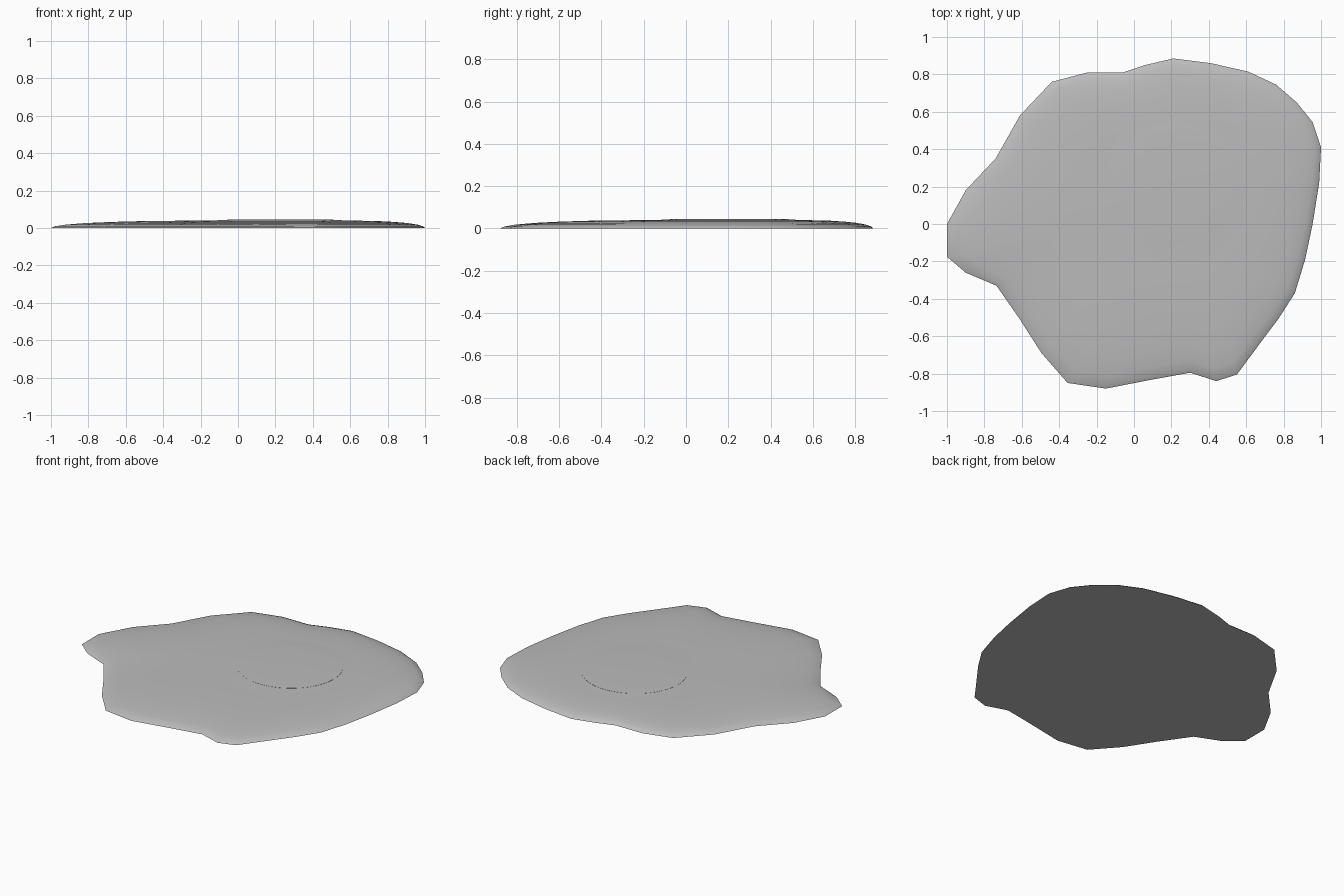
import bpy, bmesh, math

cube = bpy.data.objects.get("Cube")
if cube:
    bpy.data.objects.remove(cube, do_unlink=True)

grey = bpy.data.materials.new("plain grey")
grey.use_nodes = True
colour = (0.5, 0.5, 0.5, 1)
grey.diffuse_color = colour
grey.node_tree.nodes["Principled BSDF"].inputs["Base Color"].default_value = colour

CENTRE = (0.228, 0.205)
RX, RY = 0.317, 0.306


def loft(name, rings):
    """Closed solid through equal rings, capped flat at both ends, smooth on the sides."""
    bm = bmesh.new()
    loops = [[bm.verts.new(p) for p in ring] for ring in rings]
    n = len(loops[0])
    for a, b in zip(loops, loops[1:]):
        for i in range(n):
            j = (i + 1) % n
            bm.faces.new((a[i], a[j], b[j], b[i])).smooth = True
    bottom = bm.faces.new(loops[0])
    for edge in bottom.edges:
        edge.smooth = False
    bm.faces.new(loops[-1]).smooth = True
    bmesh.ops.recalc_face_normals(bm, faces=bm.faces)
    mesh = bpy.data.meshes.new(name)
    bm.to_mesh(mesh)
    bm.free()
    mesh.materials.append(grey)
    obj = bpy.data.objects.new(name, mesh)
    bpy.context.collection.objects.link(obj)
    return obj


def oval(scale, z, angles):
    return [(CENTRE[0] + RX * scale * math.cos(a),
             CENTRE[1] + RY * scale * math.sin(a), z) for a in angles]


# Irregular spread body, thinning towards its wavy edge
outline = [
    (-1, 0), (-.9, .18), (-.74, .35), (-.61, .58), (-.44, .76), (-.25, .81),
    (-.06, .81), (.06, .85), (.21, .885), (.41, .86), (.61, .815), (.76, .745),
    (.87, .65), (.955, .545), (1, .41), (.99, .22), (.955, 0), (.915, -.19),
    (.86, -.37), (.77, -.51), (.65, -.67), (.55, -.805), (.44, -.84),
    (.3, -.795), (.08, -.835), (-.15, -.88), (-.355, -.85), (-.495, -.69),
    (-.61, -.51), (-.735, -.33), (-.9, -.26), (-1, -.175)]
profile = [(0, 0), (.025, .009), (.09, .018), (.2, .026), (.35, .032),
           (.55, .037), (.8, .039), (.94, .040), (1, .042)]
rim = oval(0.99, 0, [math.atan2(y - CENTRE[1], x - CENTRE[0]) for x, y in outline])
loft("spread_body", [
    [(x + (r[0] - x) * t, y + (r[1] - y) * t, z) for (x, y), r in zip(outline, rim)]
    for t, z in profile])

# Shallow round centre set into the body
circle = [math.tau * i / 64 for i in range(64)]
centre = loft("round_centre", [oval(s, z, circle) for s, z in
              ((1, .03), (1, .0425), (.9, .0437), (.6, .0447), (.25, .045))])
for edge in centre.data.edges:
    if all(abs(centre.data.vertices[v].co.z - .0425) < 1e-5 for v in edge.vertices):
        edge.use_edge_sharp = True
